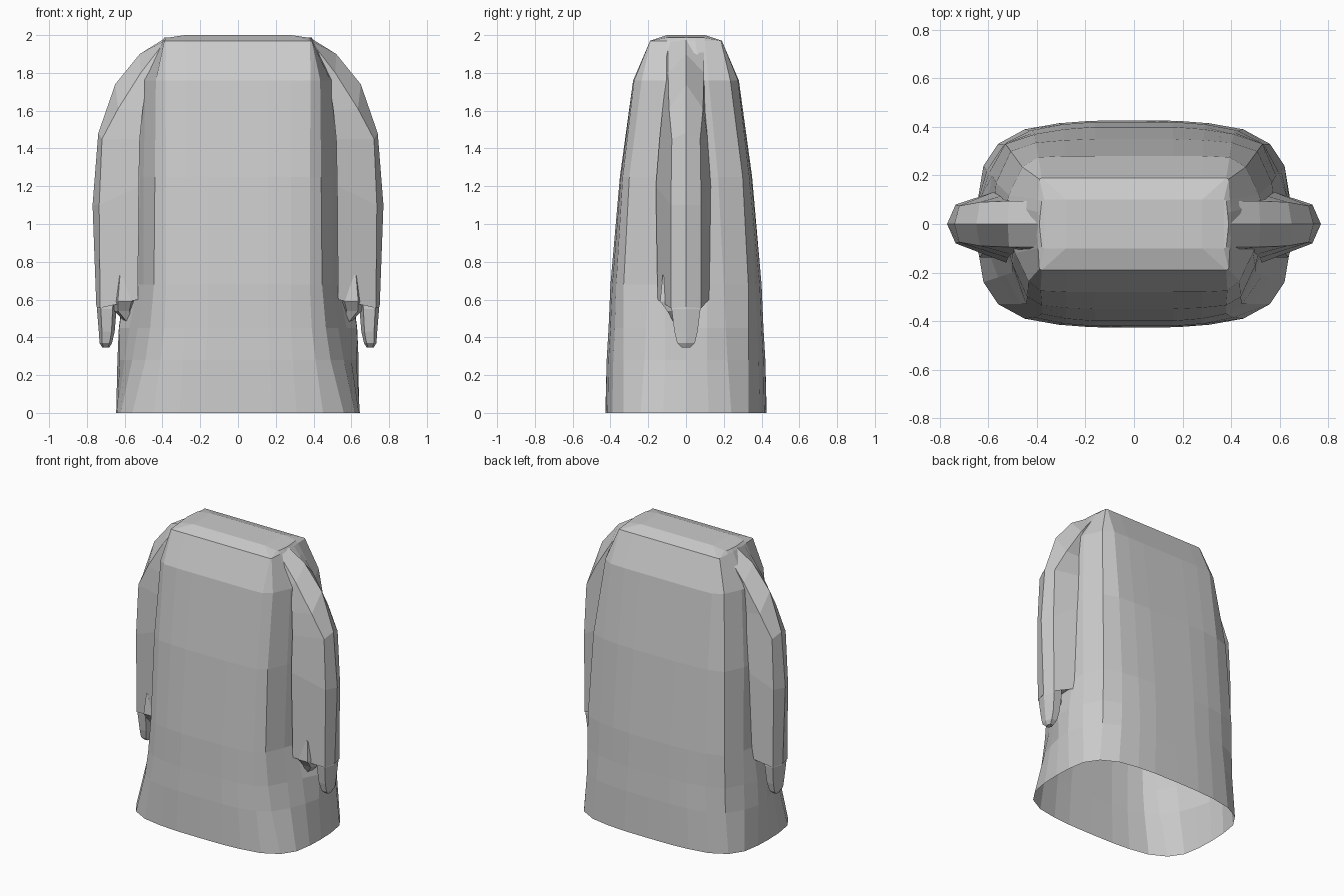
import bpy, bmesh


def loft(name, rings, cap_start=False, cap_end=False):
    bm = bmesh.new()
    vs = [[bm.verts.new(p) for p in r] for r in rings]
    n = len(rings[0])
    for a, b in zip(vs, vs[1:]):
        for i in range(n):
            j = (i + 1) % n
            bm.faces.new((a[i], a[j], b[j], b[i]))
    if cap_start:
        bm.faces.new(vs[0][::-1])
    if cap_end:
        bm.faces.new(vs[-1])
    bmesh.ops.remove_doubles(bm, verts=bm.verts, dist=1e-4)
    bmesh.ops.recalc_face_normals(bm, faces=bm.faces)
    me = bpy.data.meshes.new(name)
    bm.to_mesh(me)
    bm.free()
    ob = bpy.data.objects.new(name, me)
    bpy.context.collection.objects.link(ob)
    return ob


def mirrored(ob):
    m = ob.modifiers.new("mirror_x", 'MIRROR')
    m.use_axis = (True, False, False)
    m.use_mirror_merge = False
    return ob


BACK_FLARE = (0, 0, .01, .03, .085, .085, .07, .03)


def full_ring(quad, z, flare):
    # quarter outline from front centre to the side; the back corners are fuller
    back = [(x + flare * f, y) for (x, y), f in zip(quad, BACK_FLARE)]
    half = back + [(x, -y) for x, y in quad[-2::-1]]
    loop = half + [(-x, y) for x, y in half[-2:0:-1]]
    return [(x, y, z) for x, y in loop]


# robe body, open underneath: height, back fullness, quarter outline
body = [
    (0.0, 0, [(0, .427), (.18, .425), (.31, .415), (.45, .39), (.56, .33), (.62, .24), (.64, .12), (.645, 0)]),
    (0.28, .55, [(0, .42), (.17, .42), (.29, .41), (.41, .385), (.49, .33), (.56, .22), (.60, .11), (.61, 0)]),
    (0.45, .8, [(0, .41), (.16, .41), (.28, .40), (.39, .377), (.465, .33), (.53, .21), (.575, .11), (.605, 0)]),
    (0.68, 1, [(0, .40), (.16, .40), (.28, .39), (.38, .37), (.445, .33), (.50, .2), (.53, .11), (.57, 0)]),
    (1.25, .8, [(0, .35), (.16, .35), (.28, .345), (.38, .335), (.44, .30), (.50, .17), (.52, .1), (.54, 0)]),
    (1.76, .3, [(0, .28), (.16, .28), (.28, .28), (.385, .275), (.435, .235), (.49, .12), (.505, .08), (.51, 0)]),
    (1.97, 0, [(0, .19), (.16, .19), (.28, .19), (.38, .19), (.39, .185), (.395, .1), (.40, .05), (.40, 0)]),
    (2.0, 0, [(0, .1), (.1, .1), (.2, .1), (.28, .1), (.37, .1), (.38, .095), (.385, .05), (.39, 0)]),
]
rings = [full_ring(q, z, f) for z, f, q in body]
rings[-1] = [(x, y, z - (.013 if abs(x) > .3 else 0)) for x, y, z in rings[-1]]
rings.append([(x, 0, z) for x, y, z in rings[-1]])  # crown ridge closes the top
loft("robe_body", rings)


# sleeves: inner edge, front ridge, outer edge, and inner x at the back
def sleeve_ring(inner, ridge, outer, back_x):
    back = [(ridge[0], -ridge[1], ridge[2]), (back_x, -inner[1] * .82, inner[2])]
    return [inner, ridge, outer] + back


sleeve = [sleeve_ring(*r) for r in (
    ((.37, -.11, 1.955), (.38, -.095, 1.975), (.38, 0, 1.987), .37),
    ((.48, -.105, 1.78), (.515, -.095, 1.80), (.52, 0, 1.90), .48),
    ((.505, -.125, 1.60), (.635, -.09, 1.61), (.65, 0, 1.74), .52),
    ((.52, -.14, 1.45), (.72, -.075, 1.45), (.74, 0, 1.48), .55),
    ((.525, -.16, 1.20), (.735, -.08, 1.10), (.77, 0, 1.10), .58),
    ((.53, -.15, .60), (.73, -.08, .555), (.75, 0, .56), .60),
    ((.56, -.11, .61), (.715, -.055, .58), (.73, 0, .58), .61),
)]
mirrored(loft("sleeve", sleeve, cap_start=True, cap_end=True))


def limb(name, sections):
    # hexagonal taper: x, y, z of the centre, then half widths in x and y
    rings = []
    for cx, cy, z, rx, ry in sections:
        shape = ((1, 0), (.6, .85), (-.6, .85), (-1, 0), (-.6, -.85), (.6, -.85))
        rings.append([(cx + a * rx, cy + b * ry, z) for a, b in shape])
    return mirrored(loft(name, rings, True, True))


# hands and thumbs
limb("hand", [(.69, 0, .60, .05, .085), (.695, 0, .55, .052, .09),
              (.695, 0, .43, .042, .072), (.70, 0, .37, .033, .055),
              (.70, 0, .345, .018, .025)])
limb("thumb", [(.62, -.085, .73, .008, .045), (.60, -.065, .59, .06, .085),
               (.605, -.04, .54, .05, .07), (.565, -.03, .46, .01, .03)])
